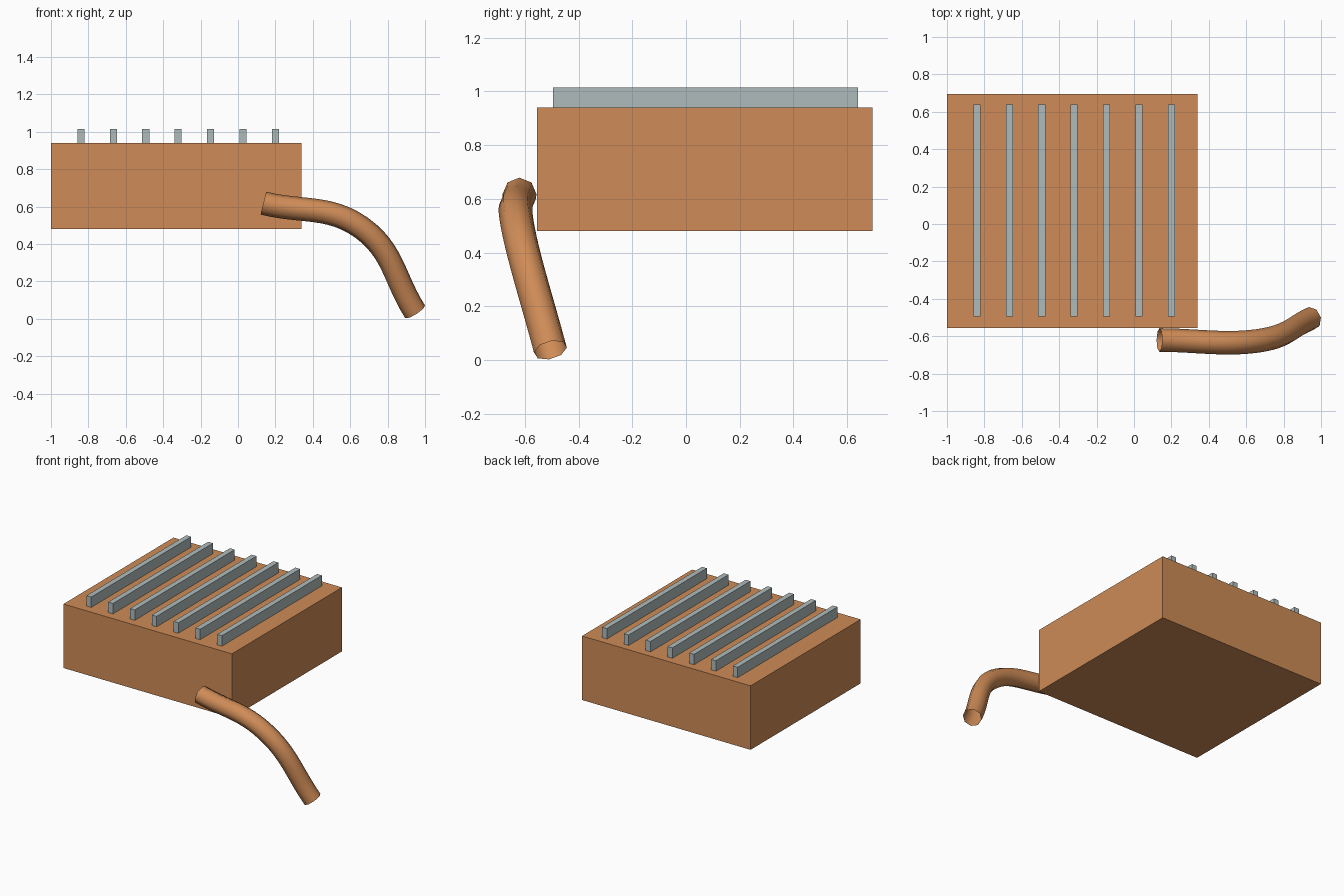
import bpy

if "Cube" in bpy.data.objects:
    bpy.data.objects.remove(bpy.data.objects["Cube"])


def material(name, rgb):
    m = bpy.data.materials.new(name)
    m.diffuse_color = (*rgb, 1.0)
    m.use_nodes = True
    m.node_tree.nodes["Principled BSDF"].inputs["Base Color"].default_value = m.diffuse_color
    return m


copper = material("copper", (0.62, 0.26, 0.095))
steel = material("grey steel", (0.43, 0.50, 0.50))


def box(name, low, high, mat):
    center = [(a + b) / 2 for a, b in zip(low, high)]
    bpy.ops.mesh.primitive_cube_add(size=1, location=center)
    ob = bpy.context.object
    ob.name = name
    ob.scale = [b - a for a, b in zip(low, high)]
    bpy.ops.object.transform_apply(location=False, rotation=False, scale=True)
    ob.data.materials.append(mat)
    return ob


# main block
box("block", (-1.0, -0.555, 0.48), (0.34, 0.695, 0.94), copper)

# row of seven fins on top
for i in range(7):
    x = -0.84 + i * 1.04 / 6
    box(f"fin_{i + 1}", (x - 0.019, -0.495, 0.94), (x + 0.019, 0.64, 1.015), steel)

# bent open pipe: eight-sided tube along a three-point curve
curve = bpy.data.curves.new("pipe", "CURVE")
curve.dimensions = "3D"
curve.bevel_depth = 0.063
curve.bevel_resolution = 2
curve.resolution_u = 12
curve.use_fill_caps = False
spline = curve.splines.new("BEZIER")
path = [(0.136, -0.62, 0.618), (0.66, -0.625, 0.487), (0.947, -0.505, 0.037)]
spline.bezier_points.add(len(path) - 1)
for point, co in zip(spline.bezier_points, path):
    point.co = co
    point.handle_left_type = point.handle_right_type = "AUTO"
spline.use_smooth = True
curve.materials.append(copper)
pipe = bpy.data.objects.new("pipe", curve)
bpy.context.collection.objects.link(pipe)
bpy.ops.object.select_all(action="DESELECT")
pipe.select_set(True)
bpy.context.view_layer.objects.active = pipe
bpy.ops.object.convert(target="MESH")
